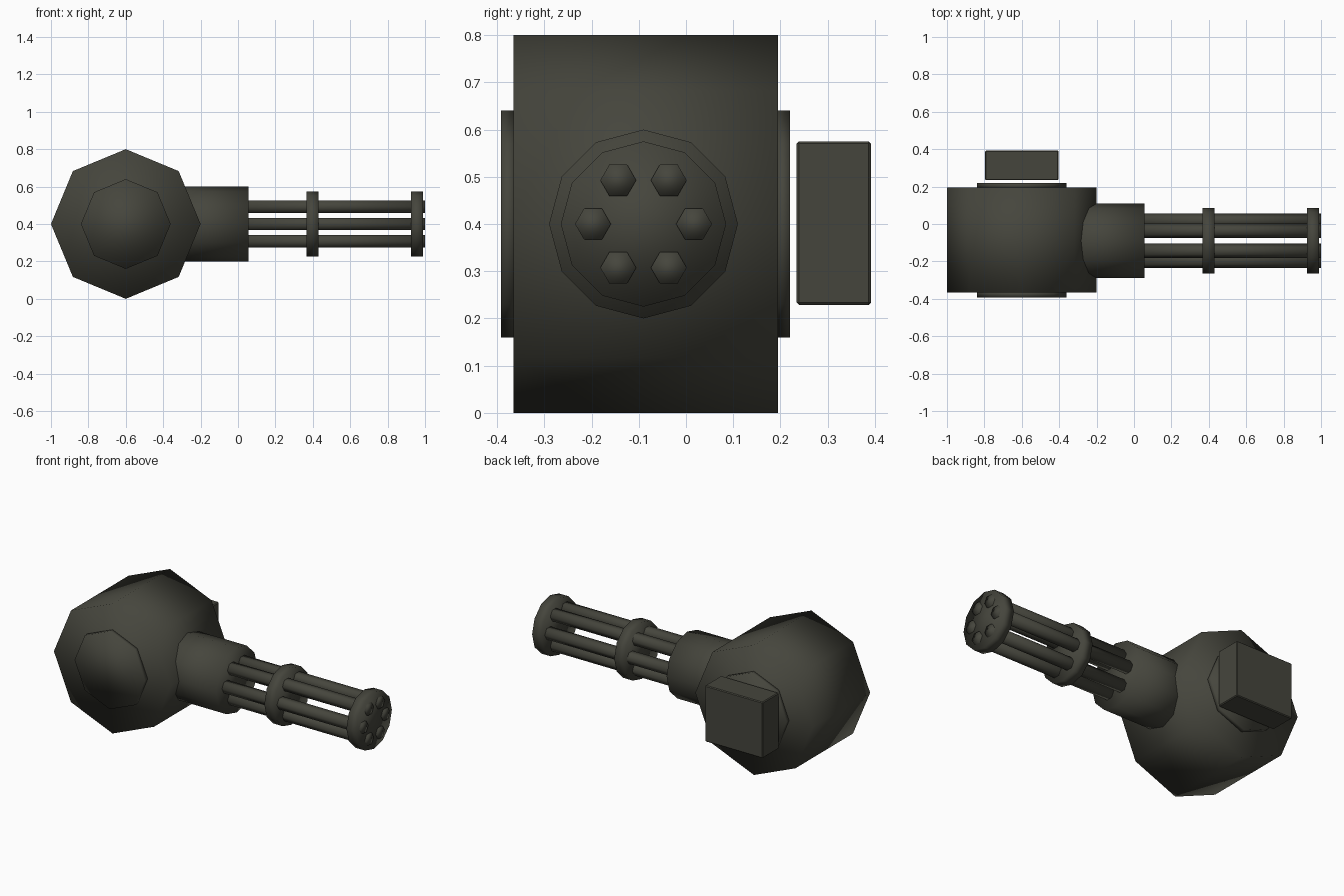
import bpy
import math
from mathutils import Matrix

if "Cube" in bpy.data.objects:
    bpy.data.objects.remove(bpy.data.objects["Cube"])

metal = bpy.data.materials.new("dark olive metal")
metal.diffuse_color = (0.06, 0.06, 0.046, 1)
metal.use_nodes = True
metal.node_tree.nodes["Principled BSDF"].inputs["Base Color"].default_value = metal.diffuse_color


def prism(name, axis, sides, radius, start, end, u, v, turn=0.0):
    """Smooth-shaded prism along x (u, v = y, z) or along y (u, v = x, z)."""
    mid = (start + end) / 2
    loc = (mid, u, v) if axis == "x" else (u, mid, v)
    bpy.ops.mesh.primitive_cylinder_add(
        vertices=sides, radius=radius, depth=end - start, location=loc)
    ob = bpy.context.object
    ob.name = name
    if axis == "x":
        rot = Matrix.Rotation(math.pi / 2, 4, "Y")
    else:
        rot = Matrix.Rotation(math.pi / 2, 4, "X")
    ob.data.transform(rot @ Matrix.Rotation(turn, 4, "Z"))
    ob.data.materials.append(metal)
    bpy.ops.object.shade_smooth()
    return ob


# Octagonal drum with a raised boss on each end
prism("drum", "y", 8, 0.40, -0.365, 0.195, -0.6, 0.4)
prism("front_boss", "y", 8, 0.24, -0.392, -0.36, -0.6, 0.4)
prism("back_boss", "y", 8, 0.24, 0.19, 0.22, -0.6, 0.4)

# Barrel housing, running into the drum
GUN_Y, GUN_Z = -0.09, 0.4
prism("barrel_housing", "x", 12, 0.20, -0.40, 0.055, GUN_Y, GUN_Z)

# Collars holding the barrels
prism("middle_collar", "x", 12, 0.175, 0.365, 0.43, GUN_Y, GUN_Z)
prism("muzzle_collar", "x", 12, 0.175, 0.925, 0.99, GUN_Y, GUN_Z)

# Ring of six hexagonal barrels, corners pointing up
for i in range(6):
    a = math.radians(60 * i)
    prism(f"barrel_{i + 1}", "x", 6, 0.038, 0.03, 1.0,
          GUN_Y + 0.107 * math.cos(a), GUN_Z + 0.107 * math.sin(a),
          math.pi / 6 * 2)

# Mounting block behind the drum, with narrow bevels
bpy.ops.mesh.primitive_cube_add(size=1, location=(-0.6, 0.313, 0.402))
block = bpy.context.object
block.name = "mounting_block"
block.data.transform(Matrix.Diagonal((0.394, 0.158, 0.346, 1)))
block.data.materials.append(metal)
bevel = block.modifiers.new("bevel", "BEVEL")
bevel.width = 0.005
bevel.segments = 1
